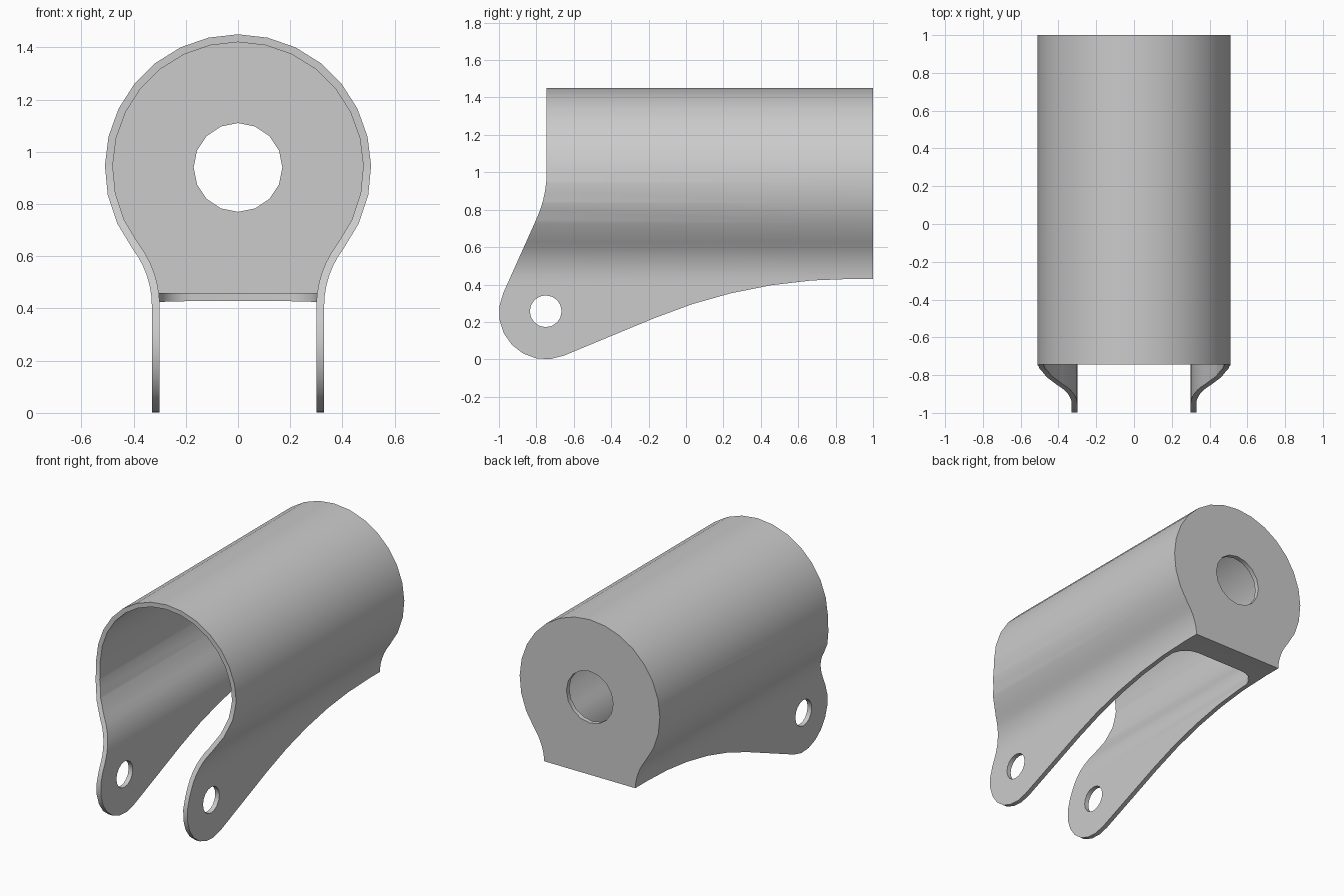
import bpy, bmesh
from math import sin, cos, radians
from mathutils import Vector

if "Cube" in bpy.data.objects:
    bpy.data.objects.remove(bpy.data.objects["Cube"])

grey = bpy.data.materials.new("plain grey")
grey.use_nodes = True
grey.diffuse_color = (0.6, 0.6, 0.6, 1)
grey.node_tree.nodes["Principled BSDF"].inputs["Base Color"].default_value = (0.6, 0.6, 0.6, 1)


def arc(cx, cy, r, start, end, steps):
    angles = [radians(start + (end - start) * i / steps) for i in range(steps + 1)]
    return [(cx + r * cos(a), cy + r * sin(a)) for a in angles]


def prism(name, outline, axis, low, high):
    """Extrude a flat outline along the x, y or z axis between two limits."""
    place = {"x": lambda a, b, d: (d, a, b),
             "y": lambda a, b, d: (a, d, b),
             "z": lambda a, b, d: (a, b, d)}[axis]
    bm = bmesh.new()
    face = bm.faces.new([bm.verts.new(place(a, b, low)) for a, b in outline])
    grown = bmesh.ops.extrude_face_region(bm, geom=[face])["geom"]
    shift = Vector(place(0, 0, high - low))
    bmesh.ops.translate(bm, vec=shift, verts=[g for g in grown if isinstance(g, bmesh.types.BMVert)])
    bmesh.ops.recalc_face_normals(bm, faces=bm.faces)
    mesh = bpy.data.meshes.new(name)
    bm.to_mesh(mesh)
    bm.free()
    mesh.materials.append(grey)
    obj = bpy.data.objects.new(name, mesh)
    bpy.context.collection.objects.link(obj)
    return obj


def combine(obj, cutter, operation):
    """Apply a boolean and discard the helper."""
    mod = obj.modifiers.new("cut", "BOOLEAN")
    mod.operation, mod.object, mod.solver = operation, cutter, "EXACT"
    bpy.context.view_layer.objects.active = obj
    bpy.ops.object.modifier_apply(modifier=mod.name)
    bpy.data.objects.remove(cutter)


def keyhole(inset):
    """Round barrel flowing through concave flanks into two straight legs."""
    turn = 37.5
    flank = arc(0.69, 0.41, 0.36 + inset, 180, 180 - turn, 6)
    barrel = arc(0, 0.94, 0.51 - inset, -turn, 180 + turn, 20)
    right = [(0.33 - inset, -0.1)] + flank[:-1]
    return right + barrel + [(-x, z) for x, z in reversed(right)]


# Solid body, trimmed by its side outline
body = prism("clevis_housing", keyhole(0), "y", -1.2, 1)
side = arc(-1.345, 1.0, 0.6, 0, -25, 5)
side += arc(-0.75, 0.25, 0.25, 155, 292.5, 8)
side += arc(0.886, -2.33, 2.76, 112.5, 90, 5)
side += [(1.2, 0.43), (1.2, 1.6), (-0.745, 1.6)]
combine(body, prism("side_outline", side, "x", -0.8, 0.8), "INTERSECT")

# Hollow interior that leaves the back wall and a short floor with rounded corners
hollow = prism("hollow", keyhole(0.03), "y", -1.3, 0.97)
bend = arc(0.175, 0.70, 0.13, 0, 90, 5)
floor = [(0.6, 1.2), (0.6, 0.7)] + bend
floor += [(-x, y) for x, y in reversed(floor)]
combine(hollow, prism("floor_block", floor, "z", -0.3, 0.46), "DIFFERENCE")
combine(body, hollow, "DIFFERENCE")

# Round hole in the back wall and pin hole through both ears
combine(body, prism("back_hole", arc(0, 0.94, 0.17, 0, 337.5, 15), "y", 0.8, 1.2), "DIFFERENCE")
combine(body, prism("pin_hole", arc(-0.75, 0.257, 0.085, 0, 337.5, 15), "x", -0.8, 0.8), "DIFFERENCE")

# Smooth curves with crisp edges
bpy.ops.object.select_all(action="DESELECT")
body.select_set(True)
bpy.context.view_layer.objects.active = body
bpy.ops.object.shade_smooth_by_angle(angle=radians(30))
